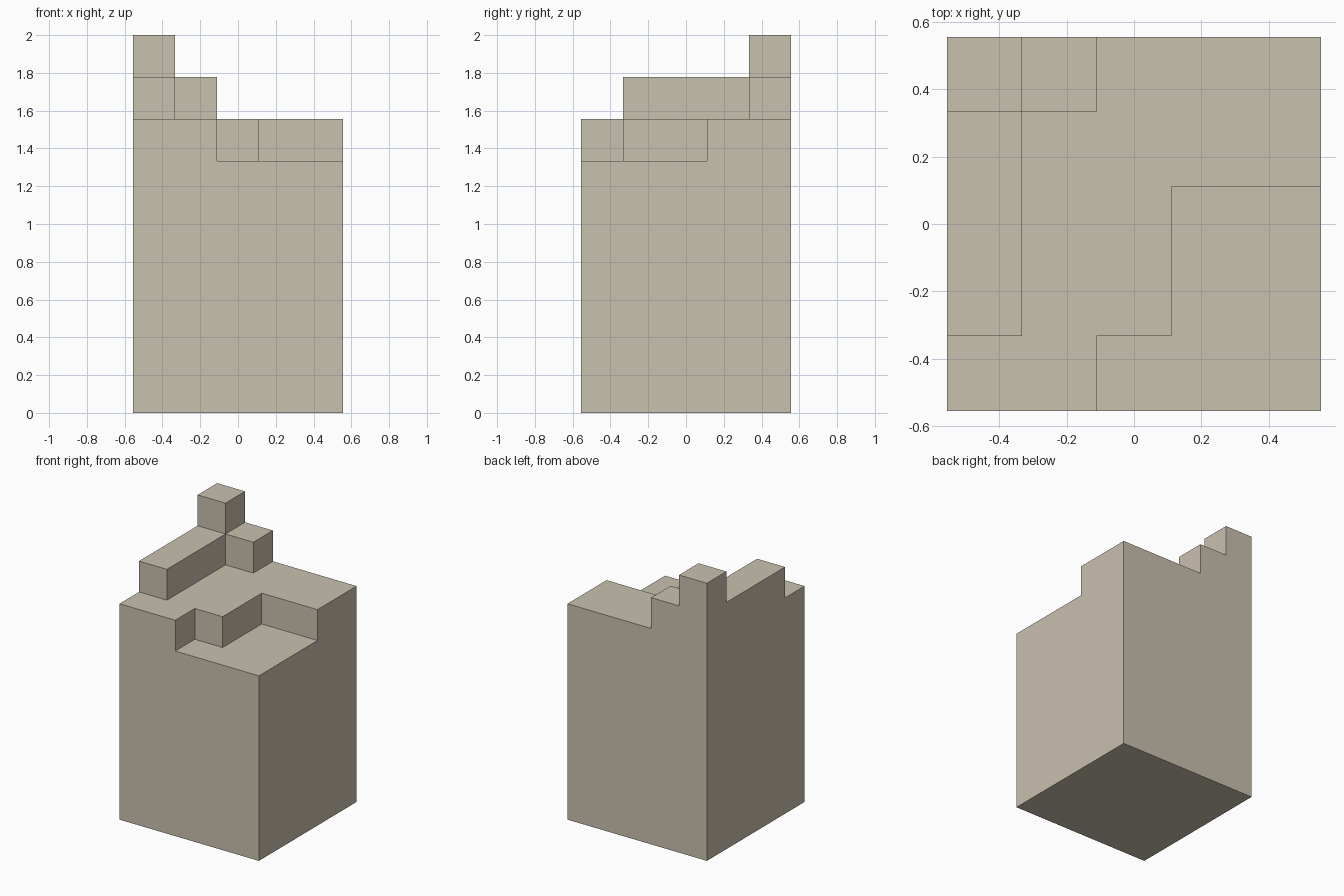
import bpy
import bmesh
from mathutils import Vector

cube = bpy.data.objects.get("Cube")
if cube:
    bpy.data.objects.remove(cube, do_unlink=True)

UNIT = 2 / 9

# Block heights in units, back row first, x increasing along each row
rows = ["98777",
        "87777",
        "87766",
        "87766",
        "77666"]
heights = [[int(c) for c in row] for row in reversed(rows)]
SIZE = len(heights)


def height(i, j):
    return heights[j][i] if 0 <= i < SIZE and 0 <= j < SIZE else 0


# Stone material
stone = bpy.data.materials.new("warm_grey_stone")
stone.use_nodes = True
colour = (0.584, 0.533, 0.429, 1)
stone.diffuse_color = colour
bsdf = next(n for n in stone.node_tree.nodes if n.type == "BSDF_PRINCIPLED")
bsdf.inputs["Base Color"].default_value = colour
bsdf.inputs["Roughness"].default_value = 0.9

bm = bmesh.new()


def quad(centre, normal):
    """Add one unit square facing along an axis."""
    n = Vector(normal)
    u = Vector((n.y, n.z, n.x))
    v = n.cross(u)
    c = Vector(centre) - Vector((SIZE / 2, SIZE / 2, 0)) + n / 2
    corners = (-u - v, u - v, u + v, -u + v)
    bm.faces.new([bm.verts.new((c + k / 2) * UNIT) for k in corners])


# Tops, underside and exposed walls of every column
for j in range(SIZE):
    for i in range(SIZE):
        top = height(i, j)
        x, y = i + 0.5, j + 0.5
        quad((x, y, top - 0.5), (0, 0, 1))
        quad((x, y, 0.5), (0, 0, -1))
        for dx, dy in ((1, 0), (-1, 0), (0, 1), (0, -1)):
            for k in range(height(i + dx, j + dy), top):
                quad((x, y, k + 0.5), (dx, dy, 0))

# Weld the squares and merge flat areas into clean faces
bmesh.ops.remove_doubles(bm, verts=bm.verts, dist=0.001)
bmesh.ops.dissolve_limit(bm, angle_limit=0.02, verts=bm.verts, edges=bm.edges)
bmesh.ops.recalc_face_normals(bm, faces=bm.faces)

mesh = bpy.data.meshes.new("stepped_block")
bm.to_mesh(mesh)
bm.free()
mesh.materials.append(stone)
block = bpy.data.objects.new("stepped_block", mesh)
bpy.context.collection.objects.link(block)
